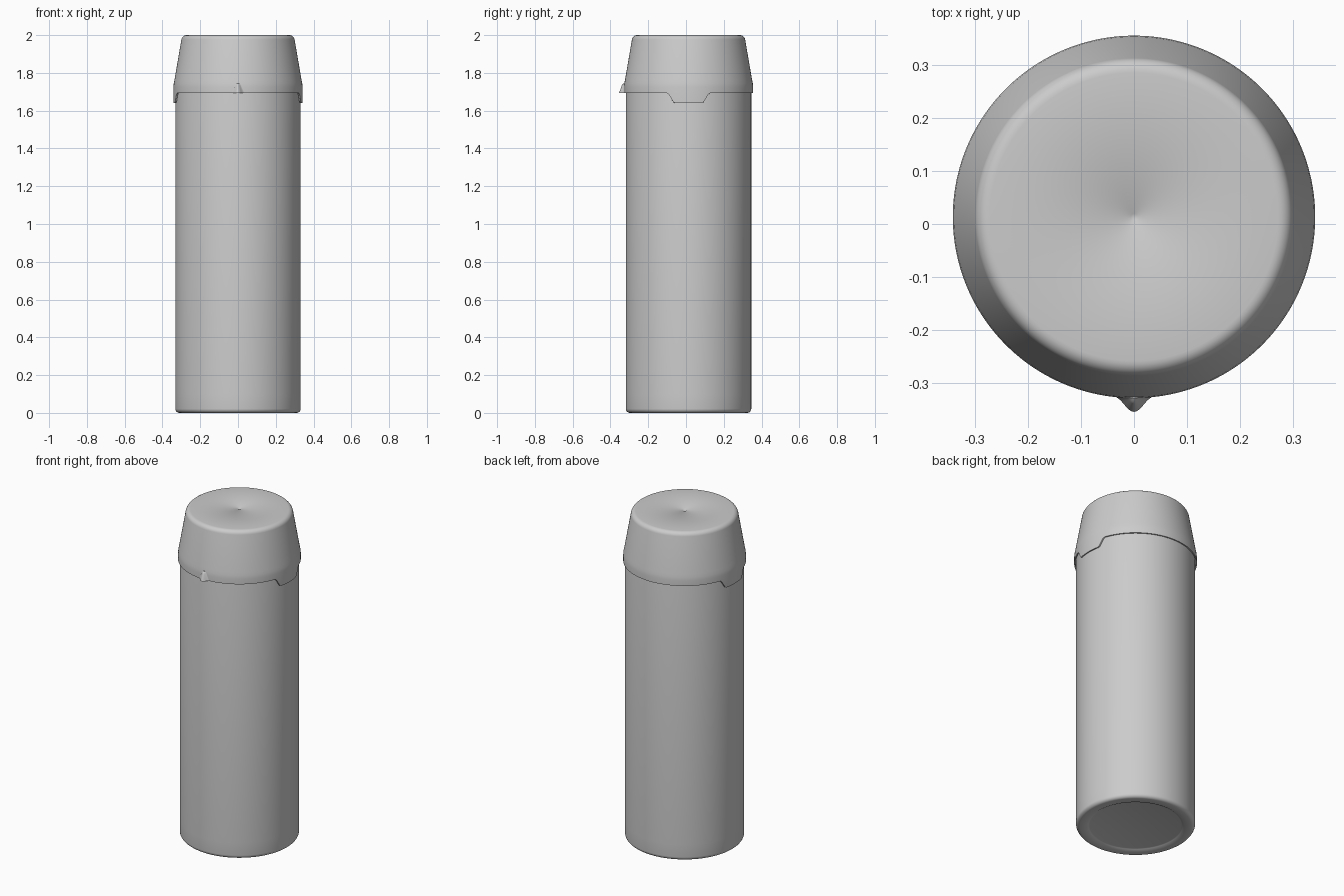
import bpy, bmesh, math

if "Cube" in bpy.data.objects:
    bpy.data.objects.remove(bpy.data.objects["Cube"])

CY = 0.0135      # y of the bottle axis
SEGS = 240


def finish(name, bm):
    bmesh.ops.recalc_face_normals(bm, faces=bm.faces[:])
    me = bpy.data.meshes.new(name)
    bm.to_mesh(me)
    bm.free()
    ob = bpy.data.objects.new(name, me)
    bpy.context.collection.objects.link(ob)
    bpy.ops.object.select_all(action='DESELECT')
    ob.select_set(True)
    bpy.context.view_layer.objects.active = ob
    bpy.ops.object.shade_smooth_by_angle(angle=math.radians(35))
    return ob


def lathe(name, profile, drop=None):
    """Spin (radius, z, drop weight) rows; drop(y) lowers weighted rows."""
    bm = bmesh.new()
    rows = []
    for r, z, w in profile:
        if r == 0:
            rows.append([bm.verts.new((0, CY, z))] * SEGS)
            continue
        row = []
        for i in range(SEGS):
            a = 2 * math.pi * i / SEGS
            x, y = r * math.cos(a), r * math.sin(a)
            row.append(bm.verts.new((x, y + CY, z - (w * drop(y, x) if w else 0))))
        rows.append(row)
    for a, b in zip(rows, rows[1:]):
        for i in range(SEGS):
            j = (i + 1) % SEGS
            bm.faces.new(list(dict.fromkeys((a[i], a[j], b[j], b[i]))))
    return finish(name, bm)


def arc(cr, cz, rad, a0, a1, n=6):
    out = []
    for i in range(n + 1):
        a = math.radians(a0 + (a1 - a0) * i / n)
        out.append((cr + rad * math.cos(a), cz + rad * math.sin(a), 0))
    return out


# Body: rounded foot with a shallow recess underneath
lathe("body", [(0, 0.008, 0), (0.255, 0.008, 0), (0.262, 0.006, 0), (0.272, 0.0, 0)]
      + arc(0.310, 0.022, 0.022, -90, 0)
      + [(0.332, 0.10, 0), (0.332, 1.71, 0), (0.325, 1.75, 0), (0, 1.75, 0)])


# Lid: tapered shell with a skirt that drops into a tab on each side
def tab(y, x):
    t = min(max((0.114 - abs(y)) / 0.042, 0), 1)
    return 0.052 * t * t * (3 - 2 * t)


lathe("lid", [(0, 1.975, 0), (0.28, 1.965, 0), (0.330, 1.75, 0), (0.335, 1.72, 0),
              (0.335, 1.693, 1), (0.342, 1.693, 1), (0.342, 1.725, 0),
              (0.340, 1.745, 0), (0.3365, 1.762, 0)]
      + arc(0.272, 1.972, 0.028, 10, 90)
      + [(0.012, 2.0, 0), (0.006, 1.996, 0), (0, 1.996, 0)], tab)

# Front nub: bell-shaped pointer that shrinks upward
bm = bmesh.new()
N = 20
rows = []
for z, w, h in [(1.693, 0.037, 0.0265), (1.708, 0.030, 0.021),
                (1.733, 0.018, 0.012), (1.740, 0.013, 0.008), (1.745, 0.007, 0.001)]:
    row = []
    for i in range(N + 1):
        t = -1 + 2 * i / N
        x = w * t
        y = CY - math.sqrt(0.3415 ** 2 - x * x) - h * math.cos(t * math.pi / 2) ** 2
        row.append(bm.verts.new((x, y, z)))
    row += [bm.verts.new((w, -0.322, z)), bm.verts.new((-w, -0.322, z))]
    rows.append(row)
for a, b in zip(rows, rows[1:]):
    for i in range(len(a)):
        j = (i + 1) % len(a)
        bm.faces.new((a[i], a[j], b[j], b[i]))
bm.faces.new(rows[0])
bm.faces.new(rows[-1])
finish("front_nub", bm)
